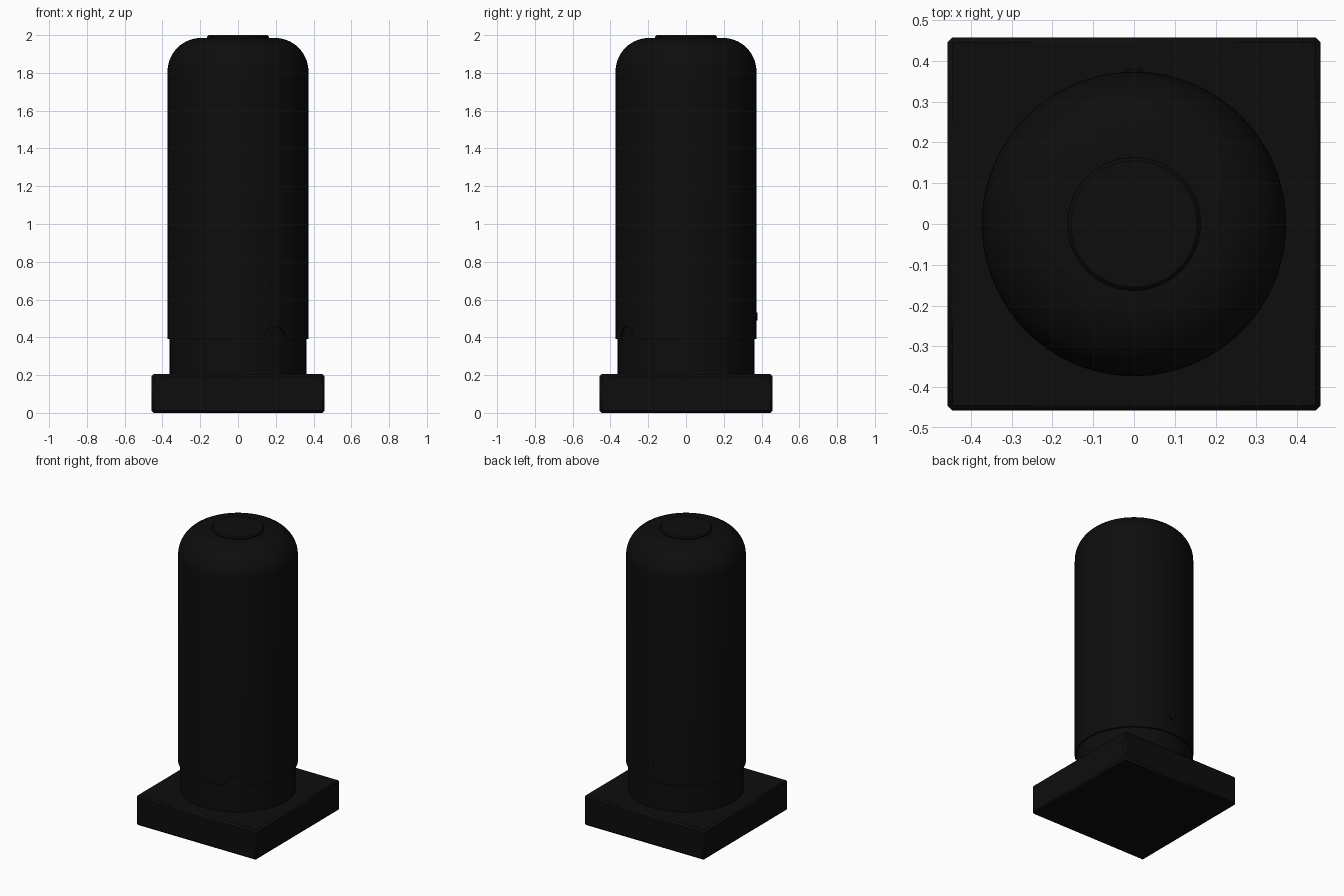
import bpy, bmesh
from math import sin, cos, pi, radians

if "Cube" in bpy.data.objects:
    bpy.data.objects.remove(bpy.data.objects["Cube"])

black = bpy.data.materials.new("black")
black.diffuse_color = (0.004, 0.004, 0.004, 1)
black.use_nodes = True
black.node_tree.nodes["Principled BSDF"].inputs["Base Color"].default_value = black.diffuse_color


def finish(obj, name, angle=35):
    obj.name = name
    obj.data.materials.append(black)
    bpy.ops.object.select_all(action='DESELECT')
    obj.select_set(True)
    bpy.context.view_layer.objects.active = obj
    bpy.ops.object.shade_smooth_by_angle(angle=radians(angle))
    return obj


def lathe(name, profile, n=96):
    """Revolve (radius, z) points around z and cap both ends."""
    bm = bmesh.new()
    rings = [[bm.verts.new((r * cos(2 * pi * i / n), r * sin(2 * pi * i / n), z))
              for i in range(n)] for r, z in profile]
    for a, b in zip(rings, rings[1:]):
        for i in range(n):
            j = (i + 1) % n
            bm.faces.new((a[i], a[j], b[j], b[i]))
    bm.faces.new(rings[0][::-1])
    bm.faces.new(rings[-1])
    mesh = bpy.data.meshes.new(name)
    bm.to_mesh(mesh)
    bm.free()
    obj = bpy.data.objects.new(name, mesh)
    bpy.context.collection.objects.link(obj)
    return finish(obj, name)


# Square base plate with a fine chamfer
bpy.ops.mesh.primitive_cube_add(size=1, location=(0, 0, 0.103))
base = bpy.context.object
base.scale = (0.915, 0.915, 0.206)
bpy.ops.object.transform_apply(location=False, rotation=False, scale=True)
bevel = base.modifiers.new("chamfer", 'BEVEL')
bevel.width = 0.012
bevel.segments = 1
finish(base, "base_plate", 20)

# Inset collar between base and body
lathe("collar", [(0.362, 0.19), (0.362, 0.5)])

# Tall body with a rounded shoulder
shoulder = [(0.195 + 0.178 * cos(a), 1.807 + 0.178 * sin(a))
            for a in [pi / 2 * k / 14 for k in range(15)]]
body = lathe("body", [(0.35, 0.39), (0.373, 0.39)] + shoulder + [(0.165, 1.985)])

# Arched cable notch in the lower rim, front right
ang = radians(-58)
bpy.ops.mesh.primitive_cylinder_add(
    vertices=48, radius=0.068, depth=0.1,
    location=(0.405 * cos(ang), 0.405 * sin(ang), 0.39),
    rotation=(0, pi / 2, ang))
cutter = bpy.context.object
cutter.name = "notch_cutter"
cutter.hide_render = True
cutter.hide_set(True)
cut = body.modifiers.new("notch", 'BOOLEAN')
cut.object = cutter
cut.operation = 'DIFFERENCE'
cut.solver = 'EXACT'
body.modifiers.move(len(body.modifiers) - 1, 0)

# Raised disc on top
lathe("top_disc", [(0.163, 1.97), (0.163, 1.992), (0.155, 2.0)], 64)

# Small button at the back
bpy.ops.mesh.primitive_cylinder_add(vertices=32, radius=0.022, depth=0.03,
                                    location=(0, 0.364, 0.51),
                                    rotation=(pi / 2, 0, 0))
finish(bpy.context.object, "back_button")
